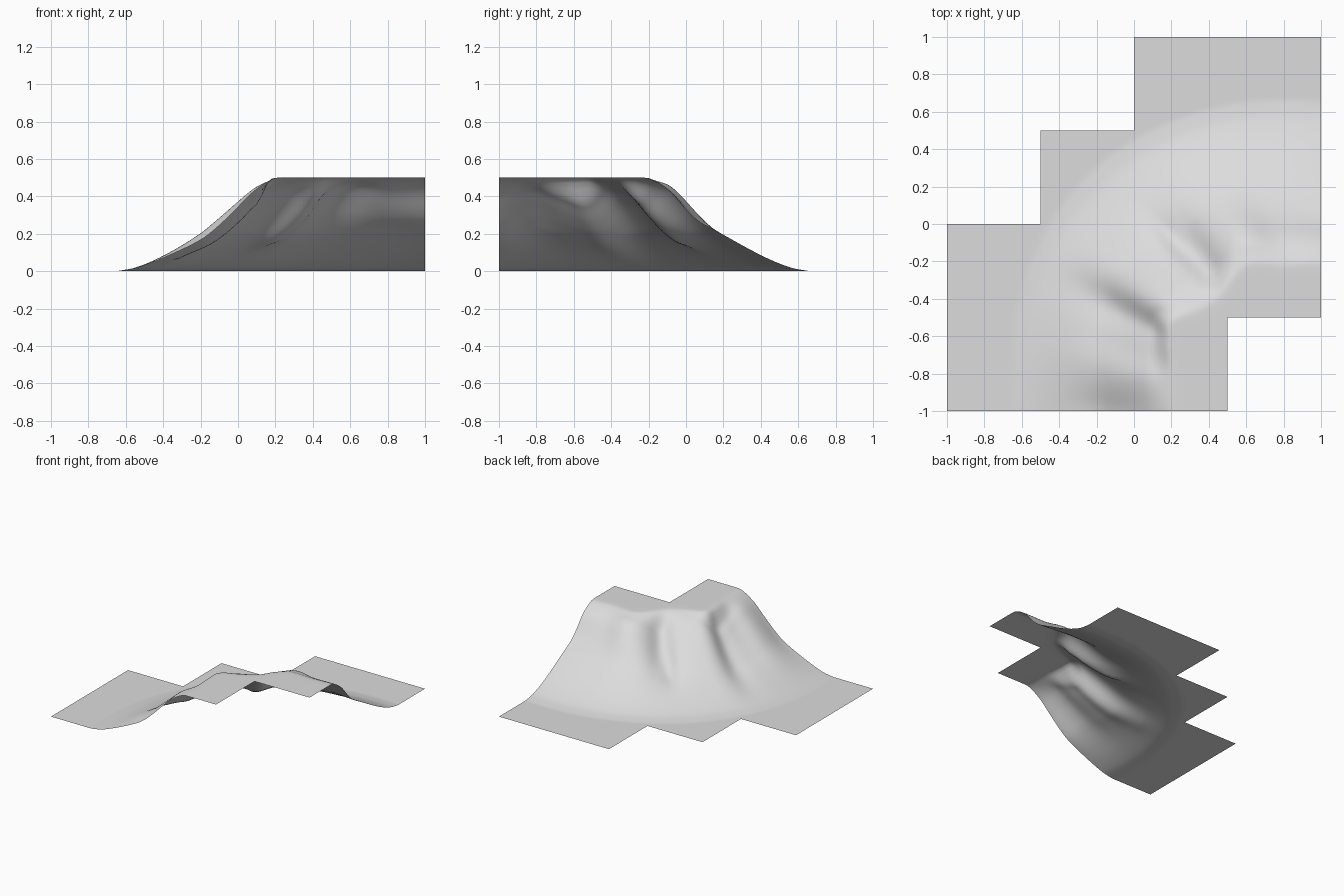
import bpy, bmesh, math

cube = bpy.data.objects.get("Cube")
if cube:
    bpy.data.objects.remove(cube, do_unlink=True)


def curve(points, v):
    """Smooth Hermite curve through (position, value) points."""
    n = len(points)
    if v <= points[0][0]:
        return points[0][1]
    if v >= points[-1][0]:
        return points[-1][1]

    def slope(i):
        a, b = points[max(i - 1, 0)], points[min(i + 1, n - 1)]
        return (b[1] - a[1]) / (b[0] - a[0])

    i = max(k for k in range(n - 1) if points[k][0] <= v)
    (p, a), (q, b) = points[i], points[i + 1]
    h = q - p
    s = (v - p) / h
    return (a * (1 + 2 * s) * (1 - s) ** 2 + b * s * s * (3 - 2 * s)
            + h * s * (1 - s) * (slope(i) * (1 - s) - slope(i + 1) * s))


def bell(v, centre, width):
    return math.exp(-((v - centre) / width) ** 2)


# Plateau rim and foot radius by angle, measured around the corner (1, -1)
RIM = [(0, .8), (15, .83), (25, .9), (31, .94), (39, .87), (48, .83),
       (57, .87), (64, .89), (76, .82), (90, .8)]
FOOT = [(0, 1.63), (25, 1.73), (45, 1.77), (65, 1.73), (90, 1.65)]
# Slope height from rim to foot
SLOPE = [(-.06, .5), (0, .495), (.13, .44), (.24, .36), (.36, .27), (.48, .19),
         (.71, .08), (.88, .02), (1, 0)]
# Gullies and (negative) ridges: angle, angular width, depth, place down the slope, length
GULLIES = [(27, 5, .085, .2, .4), (20, 6, .045, .2, .36),
           (52, 5, .085, .22, .26), (49, 2.5, .025, .42, .16),
           (0, 5, .025, .4, .25), (11, 5, -.012, .35, .25), (37, 5, -.012, .3, .2),
           (89, 14, .04, .28, .13), (67, 6, -.025, .2, .15)]


def height(x, y):
    r = math.hypot(1 - x, y + 1)
    angle = math.degrees(math.atan2(y + 1, 1 - x))
    rim, foot = curve(RIM, angle), curve(FOOT, angle)
    t = (r - rim) / (foot - rim)
    z = curve(SLOPE, t)
    rise = min(max(t / .12, 0), 1)
    fade = rise * rise * (3 - 2 * rise) * min(max((1 - t) / .3, 0), 1)
    for centre, width, depth, place, length in GULLIES:
        z -= depth * fade * bell(angle, centre, width) * bell(t, place, length)
    return max(z, 0)


def inside(x, y):
    """Stepped outline of the tile."""
    return not ((x > .5 and y < -.5) or (x < -.5 and y > 0) or (x < 0 and y > .5))


# Terrain sheet
STEPS = 100
bm = bmesh.new()
verts = {}


def vert(i, j):
    if (i, j) not in verts:
        x, y = 2 * i / STEPS - 1, 2 * j / STEPS - 1
        verts[i, j] = bm.verts.new((x, y, height(x, y)))
    return verts[i, j]


for i in range(STEPS):
    for j in range(STEPS):
        if inside((2 * i + 1) / STEPS - 1, (2 * j + 1) / STEPS - 1):
            bm.faces.new([vert(i, j), vert(i + 1, j), vert(i + 1, j + 1), vert(i, j + 1)])
for face in bm.faces:
    face.smooth = True

mesh = bpy.data.meshes.new("cliff_corner")
bm.to_mesh(mesh)
bm.free()
cliff = bpy.data.objects.new("cliff_corner", mesh)
bpy.context.collection.objects.link(cliff)

# Pale stone colour
stone = bpy.data.materials.new("pale_stone")
stone.use_nodes = True
colour = (.72, .72, .72, 1)
stone.diffuse_color = colour
stone.node_tree.nodes["Principled BSDF"].inputs["Base Color"].default_value = colour
mesh.materials.append(stone)
